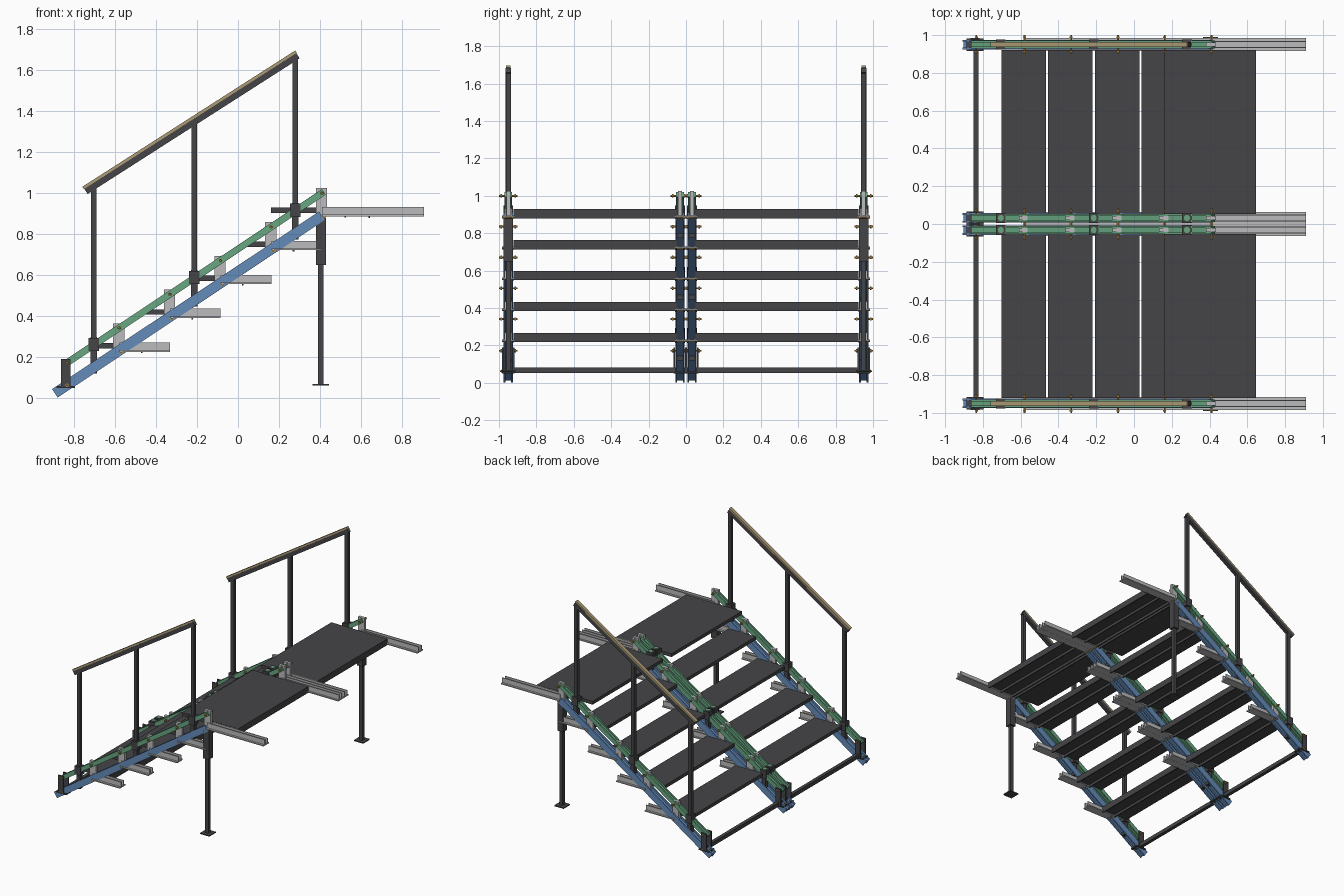
import bpy, bmesh, math
from mathutils import Matrix, Vector

if "Cube" in bpy.data.objects:
    bpy.data.objects.remove(bpy.data.objects["Cube"])


def material(name, rgb):
    m = bpy.data.materials.new(name)
    m.use_nodes = True
    m.diffuse_color = (*rgb, 1)
    m.node_tree.nodes["Principled BSDF"].inputs["Base Color"].default_value = (*rgb, 1)
    return m


DARK = material("dark steel", (0.06, 0.06, 0.065))
BLUE = material("blue paint", (0.13, 0.26, 0.49))
GREEN = material("green paint", (0.14, 0.38, 0.22))
GREY = material("light grey steel", (0.5, 0.5, 0.51))
TAN = material("tan wood", (0.42, 0.33, 0.18))
BRASS = material("brass bolt", (0.55, 0.31, 0.07))

SLOPE = 0.665
PITCH = math.atan(SLOPE)


def finish(name, bm, mat):
    me = bpy.data.meshes.new(name)
    bm.to_mesh(me)
    bm.free()
    me.materials.append(mat)
    ob = bpy.data.objects.new(name, me)
    bpy.context.scene.collection.objects.link(ob)
    return ob


def boxes(name, mat, parts, at=(0, 0, 0), pitch=0):
    """One object from boxes given as (centre, size), tilted up along +x."""
    bm = bmesh.new()
    frame = Matrix.Translation(at) @ Matrix.Rotation(-pitch, 4, 'Y')
    for centre, size in parts:
        bmesh.ops.create_cube(bm, size=1, matrix=frame @ Matrix.Translation(centre) @ Matrix.Diagonal((*size, 1)))
    return finish(name, bm, mat)


def span(name, mat, x, y, z):
    """Box from ranges."""
    r = (x, y, z)
    return boxes(name, mat, [([sum(a) / 2 for a in r], [a[1] - a[0] for a in r])])


def grooved_bar(name, mat, start, end_x, y, width, height):
    """Sloping H-section bar: two side walls and a web."""
    x0, z0 = start
    length = (end_x - x0) / math.cos(PITCH)
    mid = ((x0 + end_x) / 2, y, z0 + (end_x - x0) / 2 * SLOPE)
    wall = 0.01
    side = (width - wall) / 2
    boxes(name, mat, [((0, side, 0), (length, wall, height)),
                      ((0, -side, 0), (length, wall, height)),
                      ((0, 0, 0), (length, width - 2 * wall, height * 0.5))], mid, PITCH)


def bolt(name, x, y, z, length):
    bm = bmesh.new()
    turn = Matrix.Translation((x, y, z)) @ Matrix.Rotation(math.pi / 2, 4, 'X')
    bmesh.ops.create_cone(bm, cap_ends=True, segments=10, radius1=0.005, radius2=0.005,
                          depth=length, matrix=turn)
    for end in (-1, 1):
        head = Matrix.Translation((0, 0, end * (length / 2 - 0.012)))
        bmesh.ops.create_cone(bm, cap_ends=True, segments=6, radius1=0.009, radius2=0.009,
                              depth=0.008, matrix=turn @ head)
    finish(name, bm, BRASS)


def green_z(x):
    return 1.0 + (x - 0.41) * SLOPE


STEP_X, STEP_Z = 0.2475, 0.1655
steps = [(-0.58 + i * STEP_X, 0.225 + i * STEP_Z) for i in range(5)]
post_xs = (-0.705, -0.213, 0.28)

# Four stringers: outer pair and close middle pair
for label, y in (("right", -0.95), ("mid_right", -0.032), ("mid_left", 0.032), ("left", 0.95)):
    outer = abs(y) > 0.5
    grooved_bar("lower_stringer_" + label, BLUE, (-0.895, 0.022), 0.41, y, 0.05, 0.05)
    grooved_bar("upper_stringer_" + label, GREEN, (-0.855, green_z(-0.855)), 0.42, y, 0.042, 0.033)

    # Step brackets: upright tongue, and ledged channel carrying the tread
    for i, (x, z) in enumerate(steps):
        end = 0.91 if i == 4 else x + 0.248
        span(f"bracket_upright_{label}_{i}", GREY, (x - 0.03, x + 0.025), (y - 0.011, y + 0.011),
             (z, z + 0.138))
        length, mid = end - x, (x + end) / 2
        ledge = 0.07 if outer else 0.063
        boxes(f"bracket_channel_{label}_{i}", GREY,
              [((0, 0, 0.004), (length, ledge, 0.008)),
               ((0, 0.016, 0.026), (length, 0.007, 0.038)),
               ((0, -0.016, 0.026), (length, 0.007, 0.038))], (mid, y, z))
        bolt(f"upper_bolt_{label}_{i}", x, y, green_z(x), 0.1)
        bolt(f"lower_bolt_{label}_{i}", x + 0.01, y, z - 0.002, 0.07)
    bolt("foot_bolt_" + label, -0.835, y, green_z(-0.835), 0.1)
    bolt("foot_lower_bolt_" + label, -0.835, y, 0.062, 0.09)

    # Foot clamp with open top
    boxes("foot_clamp_" + label, DARK,
          [((0, 0.03, 0.07), (0.046, 0.008, 0.14)), ((0, -0.03, 0.07), (0.046, 0.008, 0.14)),
           ((0, 0, 0.004), (0.09, 0.066, 0.01))], (-0.842, y, 0.05))

    # Post sockets, with full posts on the outer stringers
    for i, x in enumerate(post_xs):
        z = green_z(x)
        w = 0.026
        span(f"post_socket_{label}_{i}", DARK, (x - w, x + w), (y - w, y + w), (z - 0.03, z + 0.035))
        span(f"socket_stub_{label}_{i}", DARK, (x - 0.016, x + 0.016), (y - 0.016, y + 0.016),
             (z - 0.14, z - 0.03))
        if outer:
            top = 1.345 + (x + 0.213) * 0.64
            span(f"rail_post_{label}_{i}", DARK, (x - 0.0135, x + 0.0135), (y - 0.0135, y + 0.0135),
                 (z, top))
        else:
            bm = bmesh.new()
            bmesh.ops.create_cone(bm, cap_ends=True, segments=16, radius1=0.016, radius2=0.016,
                                  depth=0.004, matrix=Matrix.Translation((x, y, z + 0.036)))
            finish(f"socket_cap_{label}_{i}", bm, GREEN)

    if outer:
        # Handrail: steel bar with wooden top strip
        tilt = math.atan(0.64)
        rail = (-0.225, y, 1.34)
        boxes("handrail_bar_" + label, DARK, [((0, 0, 0), (1.23, 0.028, 0.03))], rail, tilt)
        boxes("handrail_strip_" + label, TAN, [((0, 0, 0.022), (1.235, 0.026, 0.014))], rail, tilt)

        # Telescopic support leg with base plate
        boxes("support_leg_" + label, DARK,
              [((0, 0, 0.765), (0.05, 0.05, 0.23)), ((0, 0, 0.36), (0.027, 0.027, 0.6)),
               ((0, 0, 0.064), (0.08, 0.08, 0.008))], (0.405, y, 0))

# Treads on both sides of the middle, with folded lips and a rib below
for label, side in (("right", -1), ("left", 1)):
    ys = sorted((side * 0.052, side * 0.922))
    yc, wide = sum(ys) / 2, ys[1] - ys[0]
    for i, (x, z) in enumerate(steps):
        start = x - 0.122 if i < 4 else 0.162
        end = start + (0.235 if i < 4 else 0.483)
        length = end - start
        parts = [((length / 2, 0, 0.029), (length, wide, 0.026)),
                 ((length - 0.004, 0, 0.012), (0.008, wide, 0.038))]
        ribs = (0.5,) if i < 4 else (0.47, 0.53, 0.75)
        parts += [((length * r, 0, 0.01), (0.008, wide, 0.03)) for r in ribs]
        boxes(f"tread_{label}_{i}", DARK, parts, (start, yc, z))

# Bottom cross tube
span("cross_tube", DARK, (-0.85, -0.823), (-0.95, 0.95), (0.052, 0.082))
